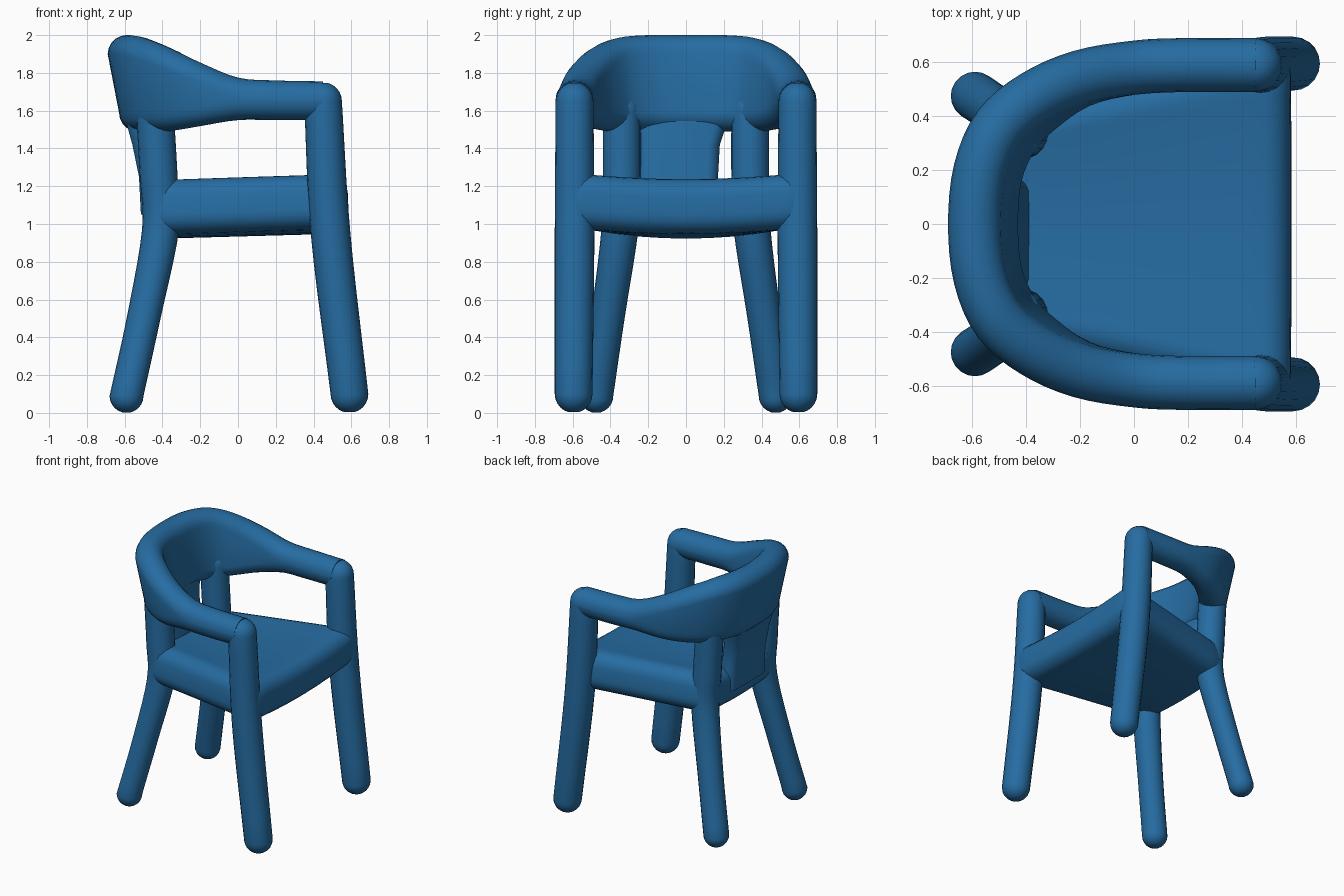
import bpy, bmesh
from math import sin, cos, pi
from mathutils import Vector

cube = bpy.data.objects.get("Cube")
if cube:
    bpy.data.objects.remove(cube)

blue = bpy.data.materials.new("blue_plastic")
blue.use_nodes = True
colour = (0.019, 0.15, 0.36, 1)
blue.diffuse_color = colour
blue.node_tree.nodes["Principled BSDF"].inputs["Base Color"].default_value = colour
SIDES = 20
UP = Vector((0, 0, 1))


def finish(name, bm):
    bmesh.ops.recalc_face_normals(bm, faces=bm.faces[:])
    mesh = bpy.data.meshes.new(name)
    bm.to_mesh(mesh)
    bm.free()
    mesh.materials.append(blue)
    obj = bpy.data.objects.new(name, mesh)
    bpy.context.collection.objects.link(obj)
    bpy.ops.object.select_all(action='DESELECT')
    obj.select_set(True)
    bpy.context.view_layer.objects.active = obj
    bpy.ops.object.shade_smooth_by_angle(angle=pi / 3)
    return obj


def skin_rings(name, rings):
    bm = bmesh.new()
    loops = [[bm.verts.new(p) for p in ring] for ring in rings]
    for a, b in zip(loops, loops[1:]):
        for i in range(len(a)):
            j = (i + 1) % len(a)
            bm.faces.new((a[i], a[j], b[j], b[i]))
    bm.faces.new(loops[0])
    bm.faces.new(loops[-1])
    return finish(name, bm)


def smooth_path(points, steps):
    """Catmull-Rom curve through the points (vectors of any size)."""
    pts = [Vector(p) for p in points]
    pts = [2 * pts[0] - pts[1]] + pts + [2 * pts[-1] - pts[-2]]
    out = []
    for a, b, c, d in zip(pts, pts[1:], pts[2:], pts[3:]):
        for k in range(steps):
            t = k / steps
            out.append(b + t * (c - a) / 2 + t * t * (a - 2.5 * b + 2 * c - d / 2)
                       + t ** 3 * (1.5 * (b - c) + (d - a) / 2))
    return out + [pts[-2]]


def leg(name, points):
    """Upright round bar with domed ends; each point is x, y, z, radius."""
    path = smooth_path(points, 5)
    angles = [k * pi / 12 for k in range(1, 6)]
    low, high = path[0], path[-1]
    stations = [low + Vector((0, 0, -low.w * cos(a), low.w * (sin(a) - 1))) for a in angles]
    stations += path
    stations += [high + Vector((0, 0, high.w * cos(a), high.w * (sin(a) - 1)))
                 for a in reversed(angles)]
    skin_rings(name, [[(s.x + s.w * cos(2 * pi * i / SIDES),
                        s.y + s.w * sin(2 * pi * i / SIDES), s.z)
                       for i in range(SIDES)] for s in stations])


# Legs: the front pair carries the arms, the rear pair carries the back
for side, label in ((1, "left"), (-1, "right")):
    leg("front_leg_" + label, [(0.59, side * 0.595, 0.1, 0.1),
                               (0.49, side * 0.59, 0.95, 0.105),
                               (0.45, side * 0.59, 1.65, 0.1)])
    leg("rear_leg_" + label, [(-0.59, side * 0.475, 0.09, 0.09),
                              (-0.50, side * 0.415, 0.5, 0.09),
                              (-0.41, side * 0.35, 0.97, 0.098),
                              (-0.42, side * 0.34, 1.25, 0.1),
                              (-0.44, side * 0.34, 1.6, 0.1)])

# Arm and back rail: upper centre x, y, z then lower centre x, y, z
half = [(-0.59, 0, 1.9, -0.53, 0, 1.59),
        (-0.57, 0.2, 1.9, -0.515, 0.18, 1.59),
        (-0.5, 0.36, 1.885, -0.45, 0.33, 1.59),
        (-0.37, 0.47, 1.835, -0.34, 0.44, 1.595),
        (-0.2, 0.545, 1.755, -0.19, 0.535, 1.62),
        (0, 0.58, 1.675, 0, 0.58, 1.65),
        (0.2, 0.59, 1.66, 0.2, 0.59, 1.65),
        (0.45, 0.59, 1.655, 0.45, 0.59, 1.65)]
mirrored = [(a, -b, c, d, -e, f) for a, b, c, d, e, f in reversed(half[1:])]
spine = smooth_path(mirrored + half, 4)
rings = []
for i, s in enumerate(spine):
    ahead = spine[min(i + 1, len(spine) - 1)] - spine[max(i - 1, 0)]
    out = Vector((ahead[0], ahead[1], 0)).normalized().cross(UP)
    top, bottom = Vector(s[:3]), Vector(s[3:])
    ring = []
    for k in range(SIDES + 2):
        upper = k <= SIDES // 2
        a = 2 * pi * (k if upper else k - 1) / SIDES
        ring.append((top if upper else bottom) + 0.1 * (out * cos(a) + UP * sin(a)))
    rings.append(ring)
skin_rings("arm_and_back_rail", rings)

# Back splat: rounded plate joining the seat to the rail
rings = []
for x, z, left, right, thick in ((-0.44, 1.05, 0.2, -0.27, 0.075),
                                 (-0.46, 1.25, 0.17, -0.26, 0.065),
                                 (-0.49, 1.42, 0.18, -0.26, 0.07),
                                 (-0.53, 1.6, 0.24, -0.27, 0.08)):
    ring = []
    for k in range(SIDES):
        a = 2 * pi * (k + 0.5) / SIDES
        end = left - thick if sin(a) > 0 else right + thick
        ring.append((x + thick * cos(a), end + thick * sin(a), z))
    rings.append(ring)
skin_rings("back_splat", rings)

# Seat: thick tapered slab, gently dished, with rounded edges
bm = bmesh.new()
bmesh.ops.create_grid(bm, x_segments=6, y_segments=8, size=1)
for v in bm.verts:
    u, w = v.co.x, v.co.y
    v.co = (0.04 + 0.54 * u, w * (0.52 + 0.12 * u), 1.225 + 0.015 * u + 0.035 * w * w)
seat = finish("seat", bm)
solid = seat.modifiers.new("thickness", 'SOLIDIFY')
solid.thickness = 0.29
solid.offset = -1
round_edges = seat.modifiers.new("round_edges", 'BEVEL')
round_edges.width = 0.1
round_edges.segments = 5
round_edges.limit_method = 'ANGLE'
round_edges.angle_limit = pi / 4
